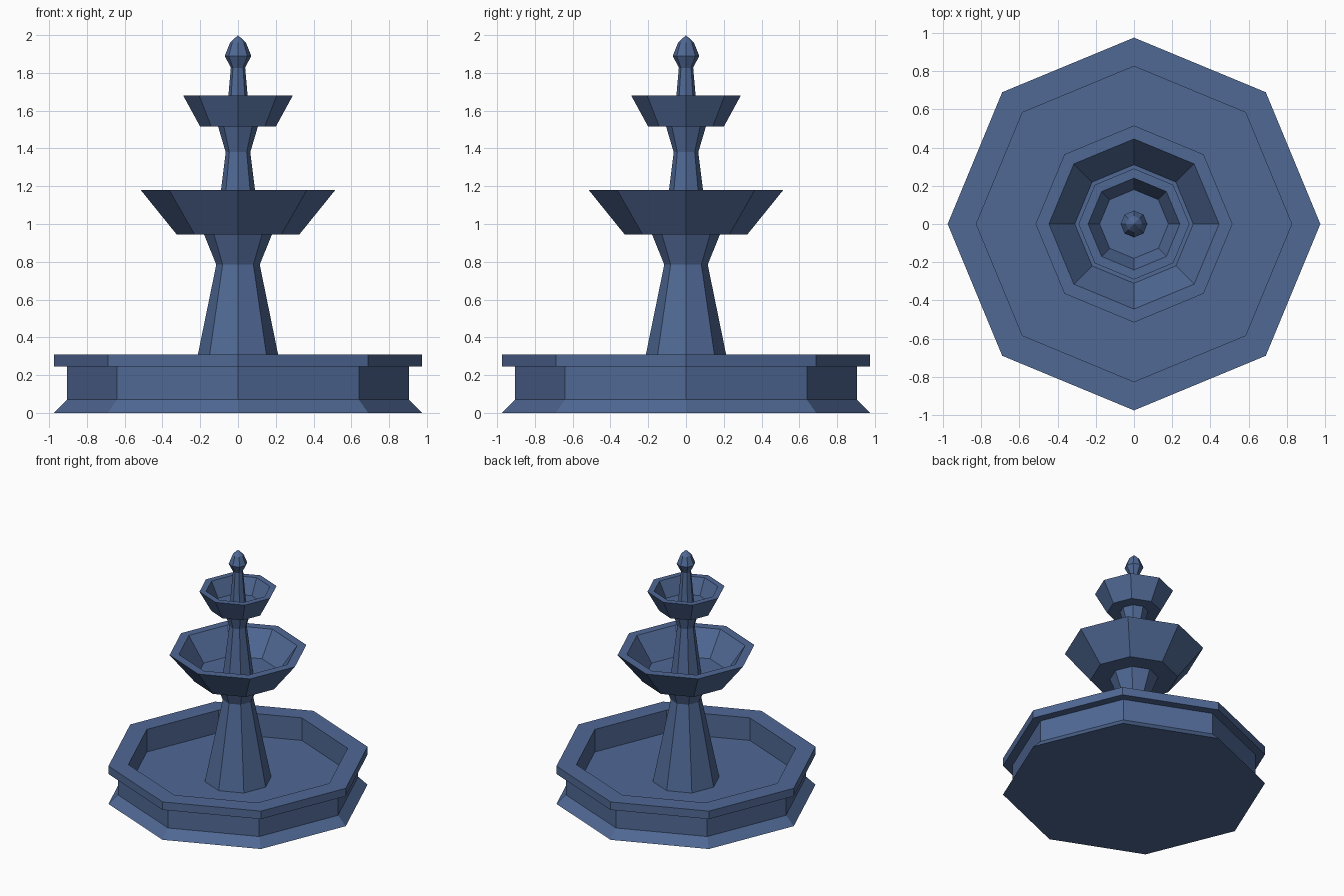
import bpy, bmesh
from math import cos, sin, pi

if "Cube" in bpy.data.objects:
    bpy.data.objects.remove(bpy.data.objects["Cube"])

SIDES = 8
stone = bpy.data.materials.new("blue_stone")
stone.diffuse_color = (0.08, 0.14, 0.30, 1)
stone.use_nodes = True
stone.node_tree.nodes["Principled BSDF"].inputs["Base Color"].default_value = stone.diffuse_color


def lathe(name, profile):
    """Turn a (radius, z) profile into a closed eight-sided solid."""
    bm = bmesh.new()
    rings = []
    for r, z in profile:
        if r == 0:
            rings.append([bm.verts.new((0, 0, z))] * SIDES)
        else:
            rings.append([bm.verts.new((r * cos(2 * pi * i / SIDES),
                                        r * sin(2 * pi * i / SIDES), z))
                          for i in range(SIDES)])
    for a, b in zip(rings, rings[1:]):
        for i in range(SIDES):
            j = (i + 1) % SIDES
            corners = list(dict.fromkeys((a[i], a[j], b[j], b[i])))
            bm.faces.new(corners)
    # flat caps where the profile does not end in a point
    if profile[0][0] > 0:
        bm.faces.new(rings[0][::-1])
    if profile[-1][0] > 0:
        bm.faces.new(rings[-1])
    bmesh.ops.recalc_face_normals(bm, faces=bm.faces)
    mesh = bpy.data.meshes.new(name)
    bm.to_mesh(mesh)
    bm.free()
    mesh.materials.append(stone)
    obj = bpy.data.objects.new(name, mesh)
    bpy.context.collection.objects.link(obj)
    return obj


# Ground pool: splayed foot, wall, overhanging rim, sunken floor
lathe("pool_basin", [(0.975, 0), (0.905, 0.07), (0.905, 0.245), (0.975, 0.245),
                     (0.975, 0.31), (0.825, 0.31), (0.825, 0.125)])

# Lower pedestal and bowl
lathe("lower_column", [(0.25, 0.125), (0.115, 0.785), (0.18, 0.945)])
lathe("lower_bowl", [(0.325, 0.945), (0.515, 1.18), (0.445, 1.18), (0.31, 0.99)])

# Upper pedestal and bowl
lathe("upper_column", [(0.114, 0.99), (0.065, 1.38), (0.105, 1.515)])
lathe("upper_bowl", [(0.20, 1.515), (0.29, 1.68), (0.24, 1.68), (0.18, 1.555)])

# Spout stem and finial
lathe("spout_stem", [(0.062, 1.555), (0.038, 1.827)])
lathe("finial", [(0.038, 1.827), (0.07, 1.89), (0.042, 1.96), (0, 2.0)])
